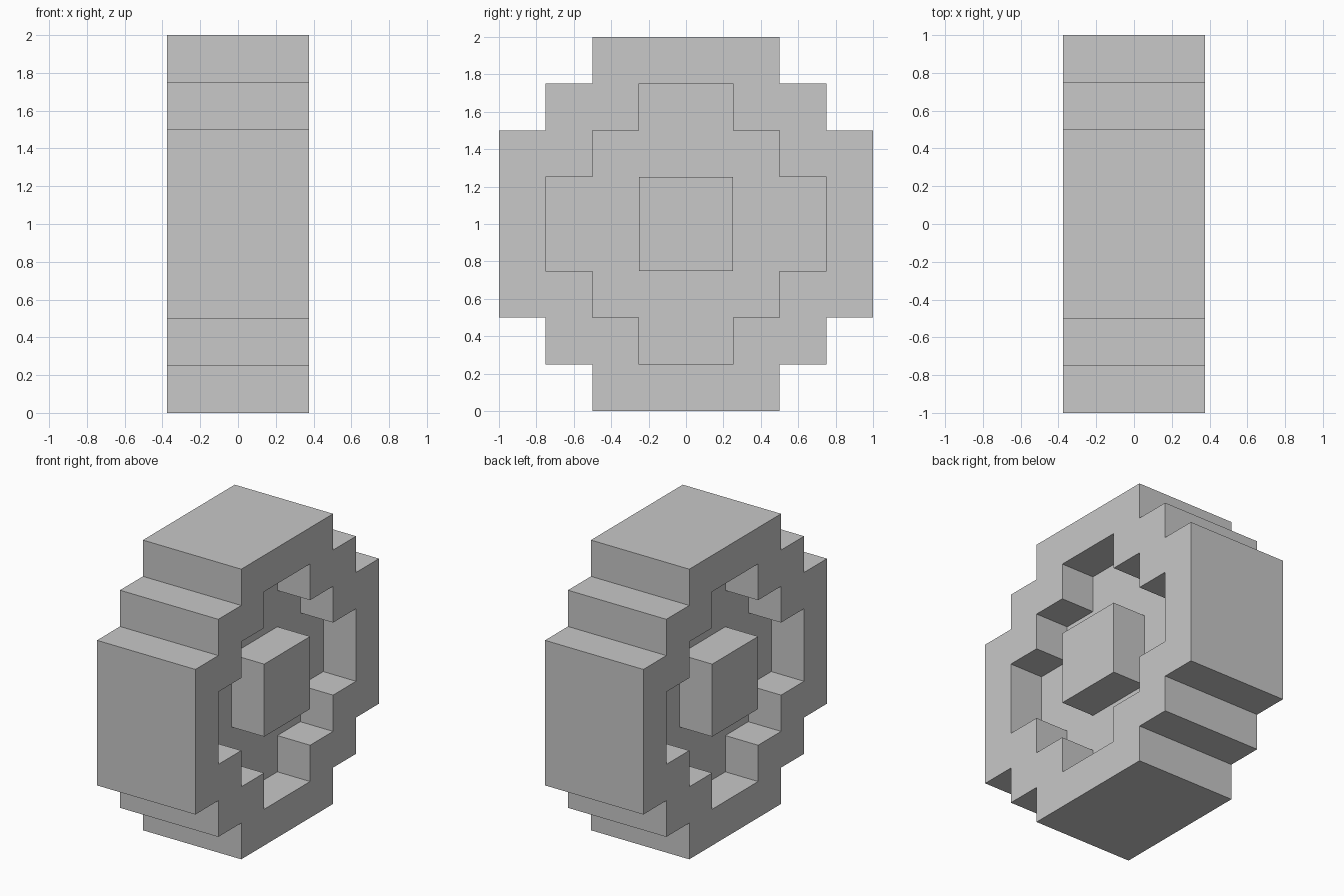
import bpy
import bmesh

STEP = 0.25        # size of one stair step
HALF_WIDTH = 0.375
FLOOR = 0.125      # half thickness of the recessed web

cube = bpy.data.objects.get("Cube")
if cube:
    bpy.data.objects.remove(cube, do_unlink=True)

grey = bpy.data.materials.new("light_grey")
grey.use_nodes = True
grey.diffuse_color = (0.58, 0.58, 0.58, 1)
grey.node_tree.nodes["Principled BSDF"].inputs["Base Color"].default_value = grey.diffuse_color


def stepped_outline(corners):
    """Mirror one quarter of a stepped outline into a closed loop of (y, z)."""
    half = corners + [(-y, z) for y, z in reversed(corners)]
    return [(y * STEP, z * STEP + 1) for y, z in half + [(-y, -z) for y, z in half]]


def make_object(name, bm):
    bmesh.ops.recalc_face_normals(bm, faces=bm.faces)
    mesh = bpy.data.meshes.new(name)
    bm.to_mesh(mesh)
    bm.free()
    mesh.materials.append(grey)
    obj = bpy.data.objects.new(name, mesh)
    bpy.context.collection.objects.link(obj)
    return obj


def prism(name, outline, x0, x1):
    bm = bmesh.new()
    face = bm.faces.new([bm.verts.new((x0, y, z)) for y, z in outline])
    ext = bmesh.ops.extrude_face_region(bm, geom=[face])
    moved = [v for v in ext["geom"] if isinstance(v, bmesh.types.BMVert)]
    bmesh.ops.translate(bm, verts=moved, vec=(x1 - x0, 0, 0))
    return make_object(name, bm)


outer = stepped_outline([(4, 2), (3, 2), (3, 3), (2, 3), (2, 4)])
inner = stepped_outline([(3, 1), (2, 1), (2, 2), (1, 2), (1, 3)])
hub = stepped_outline([(1, 1)])

# Wheel body with a stepped recess cut into both sides
wheel = prism("wheel_body", outer, -HALF_WIDTH, HALF_WIDTH)
for side, label in ((1, "left"), (-1, "right")):
    cutter = prism(label + "_recess_cutter", inner, side * FLOOR, side * 0.6)
    cutter.hide_render = True
    cut = wheel.modifiers.new(label + "_recess", 'BOOLEAN')
    cut.operation = 'DIFFERENCE'
    cut.solver = 'EXACT'
    cut.object = cutter

# Apply the cuts, then drop the cutters
bpy.context.view_layer.update()
evaluated = wheel.evaluated_get(bpy.context.evaluated_depsgraph_get())
cut_mesh = bpy.data.meshes.new_from_object(evaluated)
wheel.modifiers.clear()
wheel.data = cut_mesh
for label in ("left", "right"):
    bpy.data.objects.remove(bpy.data.objects[label + "_recess_cutter"], do_unlink=True)

# Square hubs standing on the recess floors, flush with the rim
for side, label in ((1, "left"), (-1, "right")):
    prism(label + "_hub", hub, side * FLOOR, side * HALF_WIDTH)
